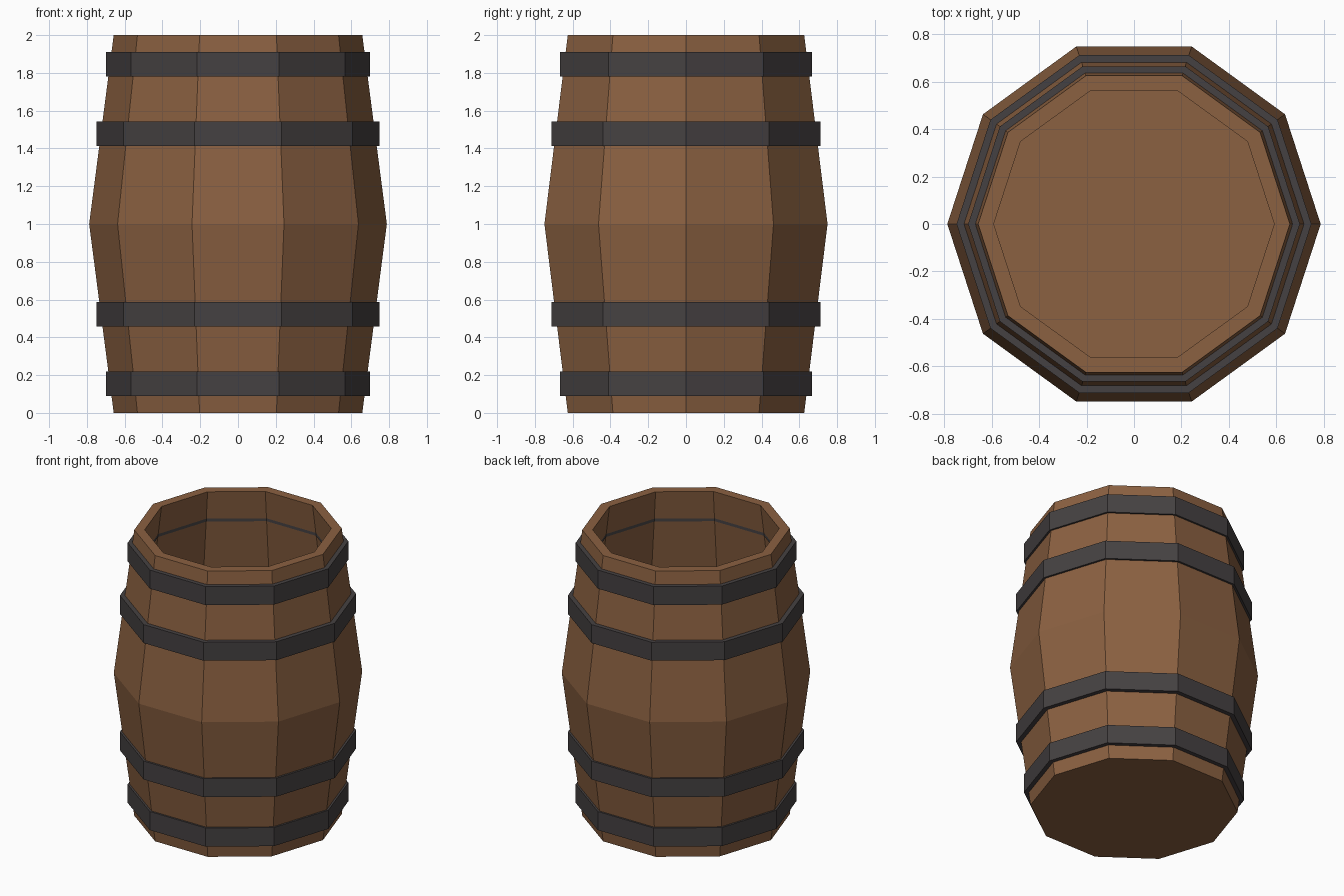
import bpy, bmesh, math

SIDES = 10


def make_material(name, rgb):
    mat = bpy.data.materials.new(name)
    mat.use_nodes = True
    colour = (*rgb, 1.0)
    mat.diffuse_color = colour
    bsdf = mat.node_tree.nodes["Principled BSDF"]
    bsdf.inputs["Base Color"].default_value = colour
    bsdf.inputs["Roughness"].default_value = 0.8
    return mat


def lathe(name, profile, mat, closed=False):
    """Spin an (r, z) profile into a flat-sided solid; open ends get capped."""
    bm = bmesh.new()
    rings = []
    for r, z in profile:
        angles = [2 * math.pi * i / SIDES for i in range(SIDES)]
        rings.append([bm.verts.new((r * math.cos(a), r * math.sin(a), z)) for a in angles])
    pairs = list(zip(rings, rings[1:]))
    if closed:
        pairs.append((rings[-1], rings[0]))
    else:
        bm.faces.new(rings[0])
        bm.faces.new(rings[-1])
    for a, b in pairs:
        for i in range(SIDES):
            j = (i + 1) % SIDES
            bm.faces.new((a[i], a[j], b[j], b[i]))
    bmesh.ops.recalc_face_normals(bm, faces=bm.faces[:])
    mesh = bpy.data.meshes.new(name)
    bm.to_mesh(mesh)
    bm.free()
    mesh.materials.append(mat)
    obj = bpy.data.objects.new(name, mesh)
    bpy.context.collection.objects.link(obj)
    return obj


cube = bpy.data.objects.get("Cube")
if cube:
    bpy.data.objects.remove(cube, do_unlink=True)

wood = make_material("brown wood", (0.258, 0.119, 0.053))
iron = make_material("dark iron", (0.060, 0.053, 0.054))

# Open-topped cask: outer wall, rim, inner wall and floor
END, BELLY, WALL = 0.658, 0.788, 0.066
lathe("barrel_body", [
    (END, 0), (BELLY, 1), (END, 2),
    (END - WALL, 2), (BELLY - WALL, 1), (END - WALL, WALL),
], wood)

# Iron hoops, repeated above and below the belly
HOOP_DEPTH = 0.082
for label, radius, low, high in (("end", 0.70, 0.78, 0.91), ("middle", 0.749, 0.413, 0.542)):
    for side, sign in (("upper", 1), ("lower", -1)):
        z0, z1 = 1 + sign * low, 1 + sign * high
        inner = radius - HOOP_DEPTH
        lathe(f"{side}_{label}_hoop",
              [(inner, z0), (radius, z0), (radius, z1), (inner, z1)], iron, closed=True)
